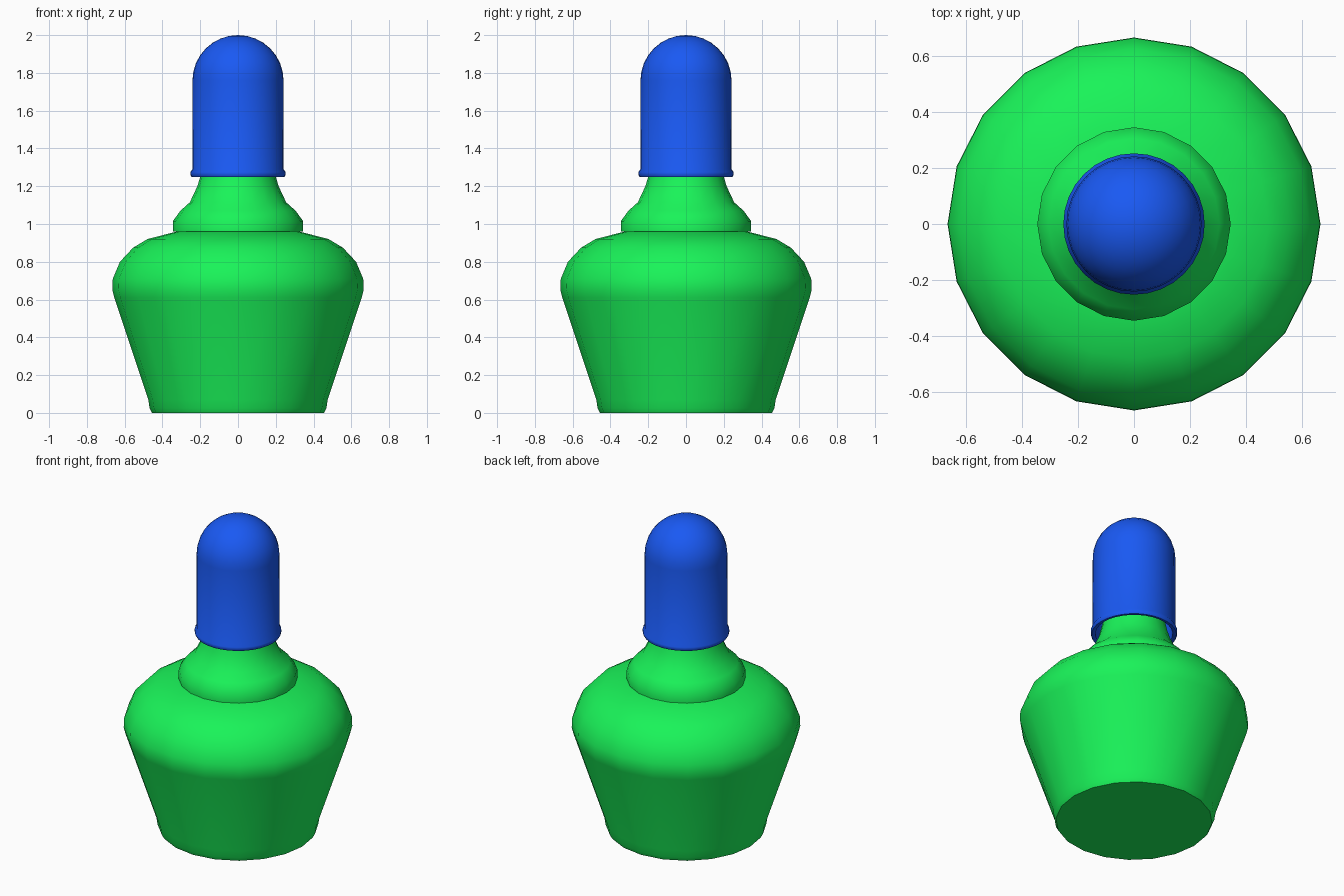
import bpy, math

if "Cube" in bpy.data.objects:
    bpy.data.objects.remove(bpy.data.objects["Cube"])


def material(name, color):
    m = bpy.data.materials.new(name)
    m.diffuse_color = color
    m.use_nodes = True
    m.node_tree.nodes["Principled BSDF"].inputs["Base Color"].default_value = m.diffuse_color
    return m


def lathe(name, profile, sides, mat, angle=40):
    """Revolve (radius, z) points about z; radius 0 makes a pole."""
    verts, faces, rings = [], [], []
    for r, z in profile:
        n = 1 if r == 0 else sides
        rings.append(range(len(verts), len(verts) + n))
        for i in range(n):
            a = 2 * math.pi * i / sides
            verts.append((r * math.cos(a), r * math.sin(a), z))
    for low, high in zip(rings, rings[1:]):
        for i in range(sides):
            j = (i + 1) % sides
            quad = [low[i % len(low)], low[j % len(low)],
                    high[j % len(high)], high[i % len(high)]]
            faces.append(list(dict.fromkeys(quad)))
    mesh = bpy.data.meshes.new(name)
    mesh.from_pydata(verts, [], faces)
    mesh.materials.append(mat)
    ob = bpy.data.objects.new(name, mesh)
    bpy.context.collection.objects.link(ob)
    bpy.ops.object.select_all(action='DESELECT')
    ob.select_set(True)
    bpy.context.view_layer.objects.active = ob
    bpy.ops.object.shade_smooth_by_angle(angle=math.radians(angle))
    return ob


green = material("green_plastic", (0.01, 0.90, 0.10, 1))
blue = material("blue_plastic", (0.01, 0.10, 0.90, 1))

# Bottle body: flat base, flared wall, rounded shoulder
lathe("bottle_body", [
    (0, 0), (0.455, 0), (0.468, 0.025), (0.475, 0.07),
    (0.655, 0.61), (0.665, 0.65), (0.663, 0.71), (0.625, 0.80),
    (0.555, 0.875), (0.48, 0.92), (0.325, 0.96), (0, 0.965)], 20, green)

# Collar and tapering nozzle, closed inside the cap
lathe("nozzle", [
    (0, 0.96), (0.345, 0.96), (0.345, 1.015), (0.305, 1.07), (0.255, 1.115),
    (0.215, 1.20), (0.20, 1.25), (0.16, 1.42), (0, 1.43)], 20, green, 50)

# Cap: thin hollow shell with a small rolled lip and domed top
STEPS = 8
arc = [math.radians(90 * i / STEPS) for i in range(STEPS)]
outer = [(0.241 * math.cos(a), 1.76 + 0.24 * math.sin(a)) for a in arc]
inner = [(0.225 * math.cos(a), 1.75 + 0.23 * math.sin(a)) for a in arc]
lathe("cap", [(0, 1.98)] + inner[::-1] + [
    (0.225, 1.255), (0.232, 1.25), (0.247, 1.25), (0.252, 1.26), (0.252, 1.275),
    (0.242, 1.29)] + outer + [(0, 2.0)], 32, blue)
